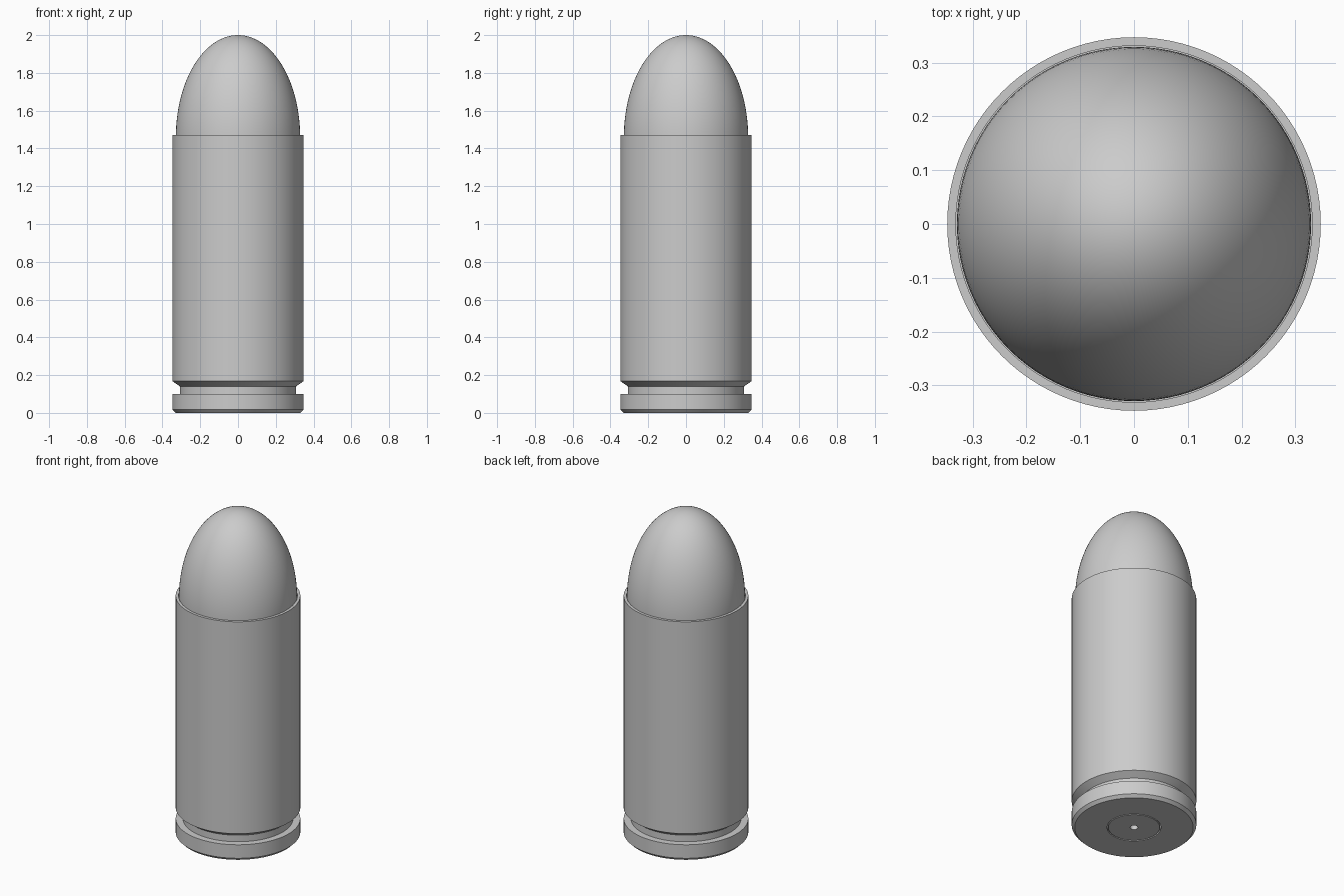
import bpy
import bmesh
import math

cube = bpy.data.objects.get("Cube")
if cube:
    bpy.data.objects.remove(cube, do_unlink=True)

SEGMENTS = 96

grey = bpy.data.materials.new("plain_grey")
grey.diffuse_color = (0.6, 0.6, 0.6, 1)
grey.use_nodes = True
grey.node_tree.nodes["Principled BSDF"].inputs["Base Color"].default_value = (0.6, 0.6, 0.6, 1)


def lathe(name, profile):
    """Turn a closed (radius, height) profile about the z axis."""
    bm = bmesh.new()
    verts = [bm.verts.new((r, 0, z)) for r, z in profile]
    edges = [bm.edges.new(pair) for pair in zip(verts, verts[1:])]
    bmesh.ops.spin(bm, geom=verts + edges, cent=(0, 0, 0), axis=(0, 0, 1),
                   angle=math.tau, steps=SEGMENTS, use_duplicate=False)
    bmesh.ops.remove_doubles(bm, verts=bm.verts, dist=0.0002)
    bmesh.ops.recalc_face_normals(bm, faces=bm.faces)
    mesh = bpy.data.meshes.new(name)
    bm.to_mesh(mesh)
    bm.free()
    mesh.shade_smooth()
    mesh.set_sharp_from_angle(angle=math.radians(25))
    mesh.materials.append(grey)
    obj = bpy.data.objects.new(name, mesh)
    bpy.context.collection.objects.link(obj)
    return obj


# Case: primer pocket, chamfered rim, extractor groove, straight wall, open mouth
lathe("case", [
    (0, 0.12), (0.15, 0.12), (0.15, 0),
    (0.33, 0), (0.347, 0.017), (0.347, 0.1),
    (0.307, 0.1), (0.307, 0.14), (0.347, 0.168),
    (0.347, 1.47), (0.331, 1.47), (0.331, 1.1), (0, 1.1),
])

# Primer cup with a small central dent
lathe("primer", [
    (0, 0.045), (0.022, 0.045), (0.022, 0),
    (0.143, 0), (0.146, 0.004), (0.146, 0.119), (0, 0.119),
])

# Rounded nose: straight shank with a half-ellipse on top
RADIUS, SHOULDER, HEIGHT, STEPS = 0.329, 1.46, 2.0, 28
nose = [(0, 1.11), (RADIUS, 1.11)]
for i in range(STEPS + 1):
    a = math.pi / 2 * i / STEPS
    nose.append((RADIUS * math.cos(a), SHOULDER + (HEIGHT - SHOULDER) * math.sin(a)))
lathe("nose", nose)
